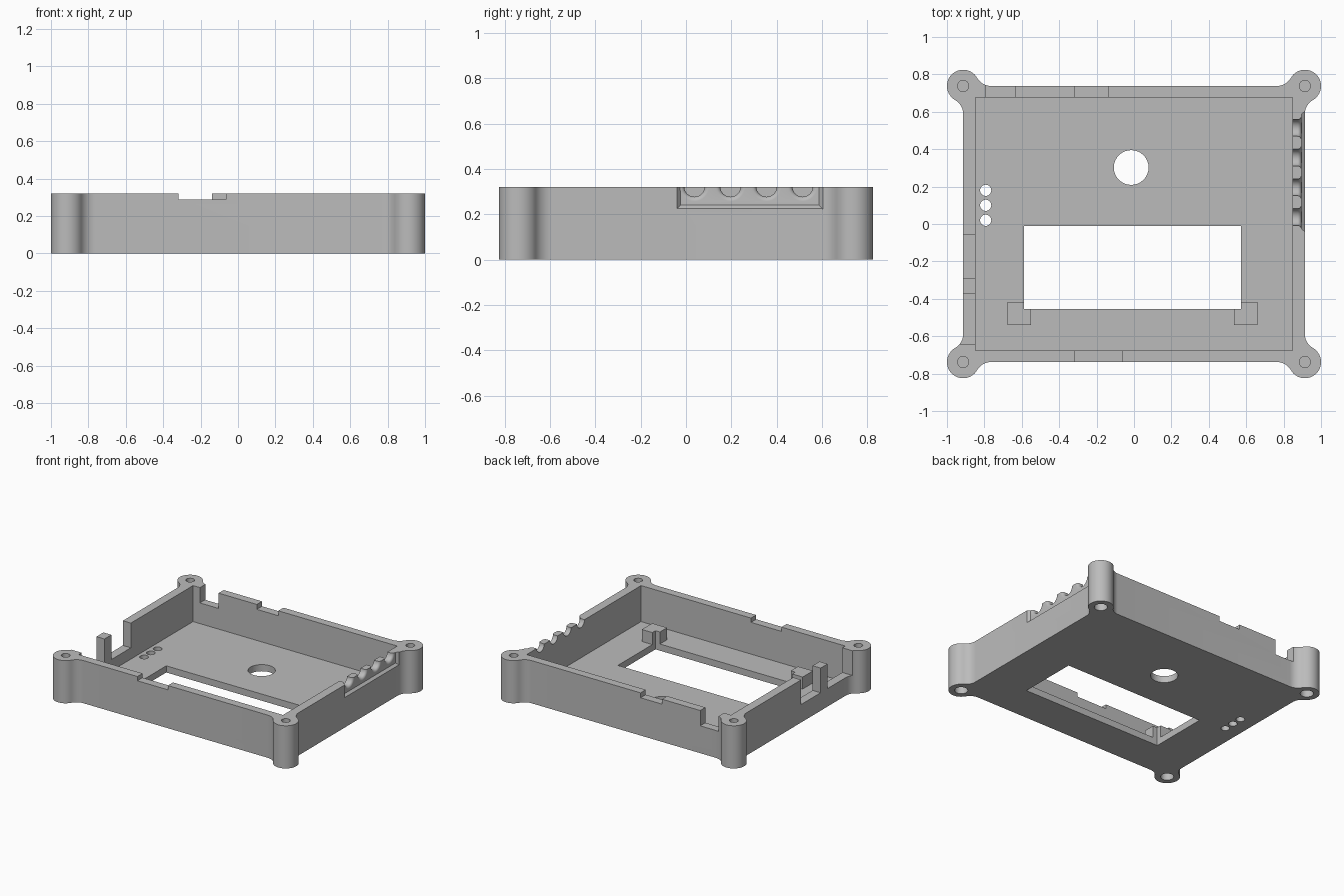
import bpy, bmesh
from math import sin, cos, pi, radians, sqrt
from mathutils import Matrix, Vector

cube = bpy.data.objects.get("Cube")
if cube:
    bpy.data.objects.remove(cube, do_unlink=True)

# Main dimensions
TOP, FLOOR = 0.32, 0.05
CX, CY, POST_R = 0.9135, 0.738, 0.0865
IN_X, IN_Y = 0.847, 0.677

plastic = bpy.data.materials.new("grey_plastic")
plastic.use_nodes = True
GREY = (0.5, 0.5, 0.5, 1)
plastic.diffuse_color = GREY
plastic.node_tree.nodes["Principled BSDF"].inputs["Base Color"].default_value = GREY


def make(name, bm):
    bmesh.ops.recalc_face_normals(bm, faces=bm.faces)
    mesh = bpy.data.meshes.new(name)
    bm.to_mesh(mesh)
    bm.free()
    mesh.materials.append(plastic)
    obj = bpy.data.objects.new(name, mesh)
    bpy.context.collection.objects.link(obj)
    return obj


def prism(name, points, z0, z1):
    bm = bmesh.new()
    face = bm.faces.new([bm.verts.new((x, y, z0)) for x, y in points])
    out = bmesh.ops.extrude_face_region(bm, geom=[face])
    verts = [g for g in out["geom"] if isinstance(g, bmesh.types.BMVert)]
    bmesh.ops.translate(bm, verts=verts, vec=(0, 0, z1 - z0))
    return make(name, bm)


def box(x0, x1, y0, y1, z0, z1):
    return prism("cutter", [(x0, y0), (x1, y0), (x1, y1), (x0, y1)], z0, z1)


def arc(cx, cy, r, a0, a1, n):
    angles = [radians(a0 + (a1 - a0) * i / n) for i in range(n + 1)]
    return [(cx + r * cos(a), cy + r * sin(a)) for a in angles]


def disc(x, y, r, z0, z1):
    return prism("cutter", arc(x, y, r, 0, 360, 32)[:-1], z0, z1)


def cut(body, cutter):
    cutter.hide_render = True
    mod = body.modifiers.new("cut", "BOOLEAN")
    mod.operation, mod.solver, mod.object = "DIFFERENCE", "EXACT", cutter
    bpy.context.view_layer.objects.active = body
    bpy.ops.object.modifier_apply(modifier=mod.name)
    bpy.data.objects.remove(cutter, do_unlink=True)


# Outline: four corner posts blended into the walls by concave fillets
d = sqrt(3) * POST_R
corner = (arc(CX + POST_R, CY - d, POST_R, 180, 120, 10)
          + arc(CX, CY, POST_R, -60, 150, 30)[1:]
          + arc(CX - d, CY + POST_R, POST_R, -30, -90, 10)[1:])
outline = []
for sx, sy in ((1, 1), (-1, 1), (-1, -1), (1, -1)):
    pts = [(sx * x, sy * y) for x, y in corner]
    outline += pts if sx * sy > 0 else pts[::-1]
housing = prism("housing", outline, 0, TOP)

# Hollow interior
cut(housing, box(-IN_X, IN_X, -IN_Y, IN_Y, FLOOR, 0.5))

# Blind screw holes in the posts, wider from below
for sx in (1, -1):
    for sy in (1, -1):
        cut(housing, disc(sx * CX, sy * CY, 0.03, 0.2, 0.5))
        cut(housing, disc(sx * CX, sy * CY, 0.045, -0.1, 0.12))

# Floor openings: display window, round hole, three indicator holes
WX0, WX1, WY0, WY1 = -0.588, 0.572, -0.455, -0.01
cut(housing, box(WX0, WX1, WY0, WY1, -0.1, 0.2))
cut(housing, disc(-0.015, 0.302, 0.093, -0.1, 0.2))
for y in (0.02, 0.1, 0.18):
    cut(housing, disc(-0.793, y, 0.03, -0.1, 0.2))

# Notches in the wall tops
for notch in ((-0.318, -0.065, -0.9, -0.65, 0.288),    # front
              (-0.318, -0.14, 0.65, 0.9, 0.283),       # back, shallow
              (-0.79, -0.635, 0.65, 0.9, 0.205),       # back, deep
              (-1.1, -0.82, -0.29, -0.06, 0.135),      # side, either side of a tooth
              (-1.1, -0.82, -0.642, -0.372, 0.135)):
    cut(housing, box(*notch, 0.5))

# Bevelled recess on the outside of the left wall
bm = bmesh.new()
for x, grow in ((0.895, 0), (0.932, 0.03)):
    for y in (-0.025 - grow, 0.587 + grow):
        for z in (0.24 - grow, 0.5):
            bm.verts.new((x, y, z))
bmesh.ops.convex_hull(bm, input=bm.verts)
cut(housing, make("cutter", bm))

# Flared cable grooves through the left wall
flare = [(0.875 + 0.02 * sin(t * pi / 12), 0.065 - 0.02 * cos(t * pi / 12)) for t in range(7)]
profile = [(0.8, 0), (0.8, 0.045)] + flare + [(0.95, 0.065), (0.95, 0)]
for i in range(4):
    centre = Vector((0, 0.037 + 0.159 * i, 0.322))
    bm = bmesh.new()
    verts = [bm.verts.new(centre + Vector((x, 0, r))) for x, r in profile]
    edges = [bm.edges.new(pair) for pair in zip(verts, verts[1:])]
    bmesh.ops.spin(bm, geom=verts + edges, cent=centre, axis=(1, 0, 0),
                   angle=2 * pi, steps=32)
    bmesh.ops.remove_doubles(bm, verts=bm.verts, dist=0.0001)
    cut(housing, make("cutter", bm))

# L-shaped supports around the two front corners of the window
for name, wx, s in (("right_support", WX0, 1), ("left_support", WX1, -1)):
    out, inn = wx - s * 0.087, wx + s * 0.037
    y0, y1 = -0.54, -0.418
    prism(name, [(out, y0), (inn, y0), (inn, WY0), (wx, WY0), (wx, y1), (out, y1)],
          FLOOR, 0.14)

# Smooth curved surfaces, keep hard edges
bpy.ops.object.select_all(action="DESELECT")
housing.select_set(True)
bpy.context.view_layer.objects.active = housing
bpy.ops.object.shade_smooth_by_angle(angle=radians(30))
